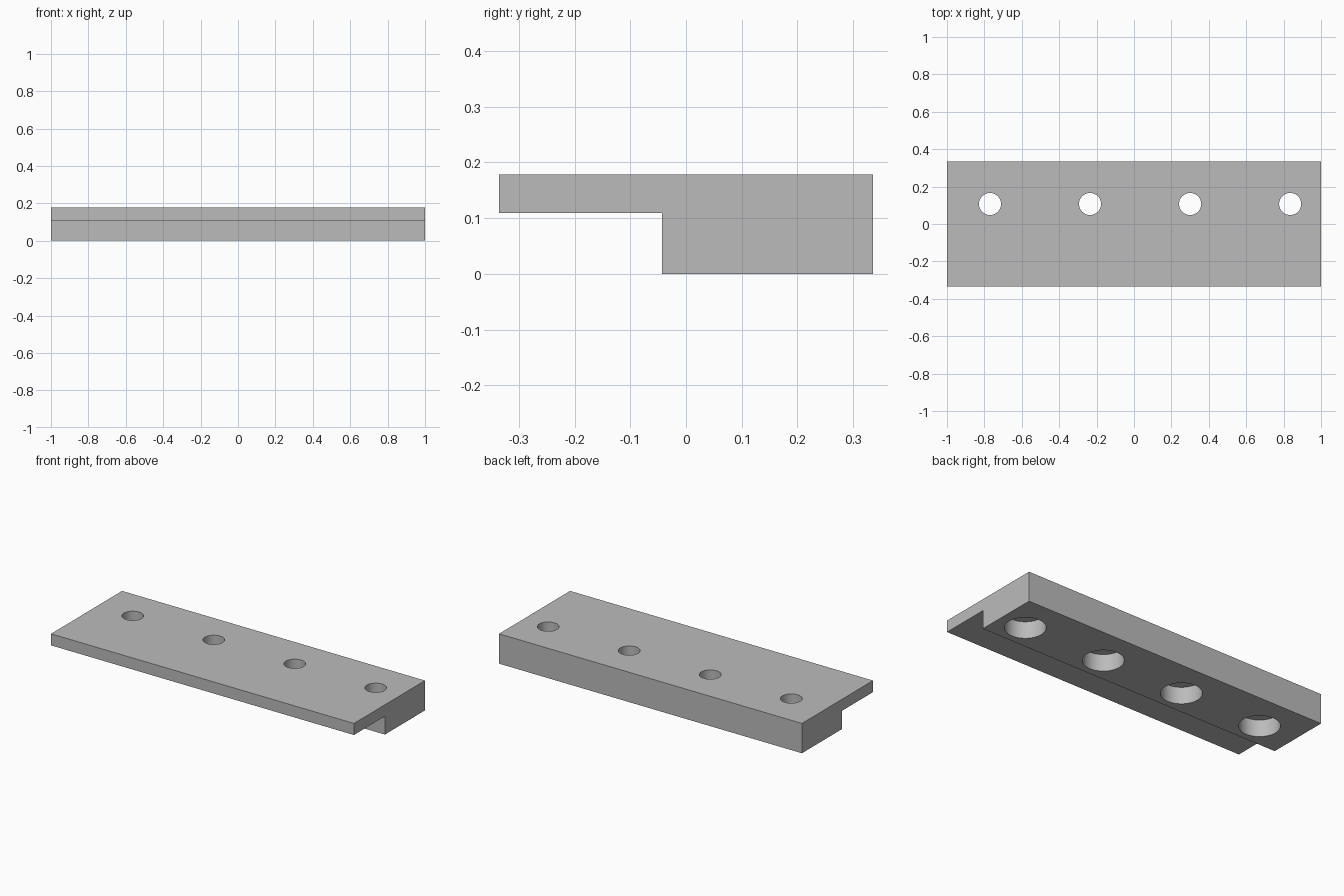
import bpy
import bmesh

cube = bpy.data.objects.get("Cube")
if cube:
    bpy.data.objects.remove(cube, do_unlink=True)

HALF_LENGTH, HALF_WIDTH, HEIGHT = 1.0, 0.335, 0.178
LIP_Z, STEP_Y = 0.109, -0.043
HOLE_Y, FIRST_X, PITCH = 0.107, -0.77, 0.535
BORE_DEPTH = 0.1

# Plain grey metal
grey = bpy.data.materials.new("grey metal")
grey.use_nodes = True
colour = (0.5, 0.5, 0.5, 1)
grey.diffuse_color = colour
grey.node_tree.nodes["Principled BSDF"].inputs["Base Color"].default_value = colour


def make_object(name, bm):
    bmesh.ops.recalc_face_normals(bm, faces=bm.faces)
    mesh = bpy.data.meshes.new(name)
    bm.to_mesh(mesh)
    bm.free()
    mesh.materials.append(grey)
    obj = bpy.data.objects.new(name, mesh)
    bpy.context.collection.objects.link(obj)
    return obj


# Stepped bar: side profile extruded along the length
profile = [(-HALF_WIDTH, LIP_Z), (STEP_Y, LIP_Z), (STEP_Y, 0),
           (HALF_WIDTH, 0), (HALF_WIDTH, HEIGHT), (-HALF_WIDTH, HEIGHT)]
bm = bmesh.new()
end = bm.faces.new([bm.verts.new((-HALF_LENGTH, y, z)) for y, z in profile])
extruded = bmesh.ops.extrude_face_region(bm, geom=[end])["geom"]
bmesh.ops.translate(bm, vec=(2 * HALF_LENGTH, 0, 0),
                    verts=[v for v in extruded if isinstance(v, bmesh.types.BMVert)])
bar = make_object("stepped_bar", bm)

# Counterbored screw holes: revolved stepped cutter, wide below, narrow above
steps = [(0.11, -0.05), (0.11, BORE_DEPTH), (0.059, BORE_DEPTH), (0.059, HEIGHT + 0.05)]
SIDES = 64
bm = bmesh.new()
for i in range(4):
    rings = []
    for radius, z in steps:
        ring = bmesh.ops.create_circle(bm, segments=SIDES, radius=radius)["verts"]
        bmesh.ops.translate(bm, verts=ring, vec=(FIRST_X + i * PITCH, HOLE_Y, z))
        rings.append(ring)
    for low, high in zip(rings, rings[1:]):
        for k in range(SIDES):
            n = (k + 1) % SIDES
            bm.faces.new((low[k], low[n], high[n], high[k]))
    bm.faces.new(rings[0])
    bm.faces.new(rings[-1])
cutter = make_object("hole_cutter", bm)
cutter.hide_render = True

cut = bar.modifiers.new("screw holes", "BOOLEAN")
cut.operation = "DIFFERENCE"
cut.solver = "EXACT"
cut.object = cutter

# Apply the cut, drop the cutter, keep edges sharp and bores smooth
bpy.ops.object.select_all(action="DESELECT")
bpy.context.view_layer.objects.active = bar
bar.select_set(True)
bpy.ops.object.modifier_apply(modifier=cut.name)
bpy.data.objects.remove(cutter, do_unlink=True)
bpy.ops.object.shade_smooth_by_angle()
